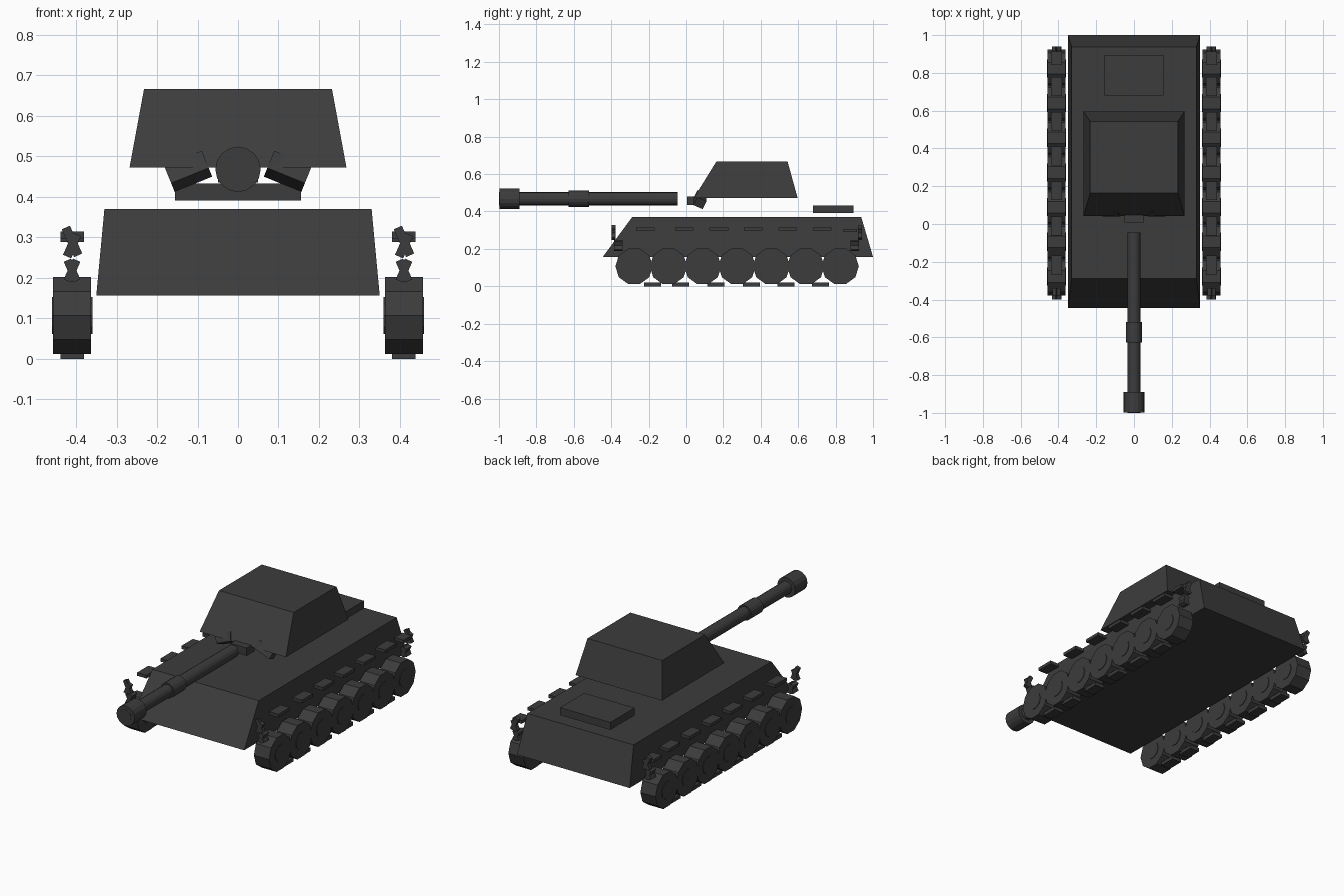
import bpy, bmesh, math
from mathutils import Matrix, Vector, Euler

if "Cube" in bpy.data.objects:
    bpy.data.objects.remove(bpy.data.objects["Cube"])

mat = bpy.data.materials.new("dark_grey")
mat.diffuse_color = (0.045, 0.045, 0.045, 1)
mat.use_nodes = True
mat.node_tree.nodes["Principled BSDF"].inputs["Base Color"].default_value = mat.diffuse_color


def finish(name, bm):
    bmesh.ops.recalc_face_normals(bm, faces=bm.faces)
    me = bpy.data.meshes.new(name)
    bm.to_mesh(me)
    bm.free()
    me.materials.append(mat)
    ob = bpy.data.objects.new(name, me)
    bpy.context.collection.objects.link(ob)
    return ob


def box(name, c, s, rot=(0, 0, 0)):
    bm = bmesh.new()
    m = Matrix.Translation(c) @ Euler(rot).to_matrix().to_4x4() @ Matrix.Diagonal((*s, 1))
    bmesh.ops.create_cube(bm, size=1, matrix=m)
    return finish(name, bm)


def frustum(name, low, high):
    # each level: half width, y front, y back, z
    bm = bmesh.new()
    rings = [[bm.verts.new(p) for p in ((-w, a, z), (w, a, z), (w, b, z), (-w, b, z))]
             for w, a, b, z in (low, high)]
    bm.faces.new(rings[0])
    bm.faces.new(rings[1])
    for i in range(4):
        j = (i + 1) % 4
        bm.faces.new((rings[0][i], rings[0][j], rings[1][j], rings[1][i]))
    return finish(name, bm)


def cylinder(name, c, r, depth, axis, sides):
    bm = bmesh.new()
    rot = Euler((math.pi / 2, 0, 0) if axis == 'Y' else (0, math.pi / 2, 0)).to_matrix().to_4x4()
    spin = Matrix.Rotation(math.pi / 2, 4, 'Z')
    bmesh.ops.create_cone(bm, cap_ends=True, segments=sides, radius1=r, radius2=r,
                          depth=depth, matrix=Matrix.Translation(c) @ rot @ spin)
    # wheels: put a vertex on the +y side so the top is a flat
    if axis == 'X':
        v = max(bm.verts, key=lambda q: q.co.y)
        a = math.atan2(v.co.z - c[2], v.co.y - c[1])
        bmesh.ops.rotate(bm, verts=bm.verts, cent=c, matrix=Matrix.Rotation(-a, 3, 'X'))
    return finish(name, bm)


# hull, turret and rear hatch
frustum("hull", (0.35, -0.445, 1.0, 0.157), (0.33, -0.288, 0.937, 0.37))
frustum("turret", (0.268, 0.042, 0.597, 0.472), (0.232, 0.163, 0.543, 0.667))
box("rear_hatch", (0, 0.787, 0.412), (0.312, 0.215, 0.042))

# gun
GZ = 0.468
for name, r, a, b in (("gun_barrel", 0.035, -1.0, -0.045),
                      ("muzzle_brake", 0.056, -0.998, -0.89),
                      ("barrel_sleeve", 0.043, -0.628, -0.518)):
    cylinder(name, (0, (a + b) / 2, GZ), r, b - a, 'Y', 16)
box("gun_mount", (0, 0.04, 0.457), (0.1, 0.07, 0.044))

for s in (-1, 1):
    side = "left" if s < 0 else "right"
    x = s * 0.41
    # turret cheek blocks
    box(f"{side}_cheek_block", (s * 0.123, 0.075, 0.463), (0.1, 0.055, 0.05),
        (math.radians(-25), s * math.radians(22), 0))
    # overlapping road wheels with hubs
    for i in range(7):
        y = -0.278 + i * 0.1837
        cylinder(f"{side}_wheel_{i + 1}", (x, y, 0.107), 0.1, 0.094, 'X', 10)
        cylinder(f"{side}_wheel_hub_{i + 1}", (x, y, 0.107), 0.048, 0.1, 'X', 10)
    # upper and lower track plates
    for i, y in enumerate((-0.218, -0.01, 0.176, 0.36, 0.544, 0.728)):
        box(f"{side}_upper_track_{i + 1}", (x, y, 0.306), (0.058, 0.1, 0.018))
    box(f"{side}_upper_track_7", (x, 0.878, 0.298), (0.058, 0.07, 0.018))
    for i, y in enumerate((-0.18, -0.03, 0.16, 0.35, 0.535, 0.72)):
        box(f"{side}_lower_track_{i + 1}", (x, y, 0.01), (0.058, 0.09, 0.02))
    # tilted track links at both ends
    for end, y1, y2 in (("front", -0.388, -0.362), ("back", 0.93, 0.903)):
        for k, t in enumerate((-24, 24)):
            box(f"{side}_{end}_high_link_{k + 1}", (x, y1, 0.29 - 0.01 * k),
                (0.022, 0.022, 0.075 - 0.015 * k), (0, math.radians(t), 0))
            box(f"{side}_{end}_low_link_{k + 1}", (x, y2, 0.218),
                (0.02, 0.045, 0.056), (0, math.radians(t), 0))
